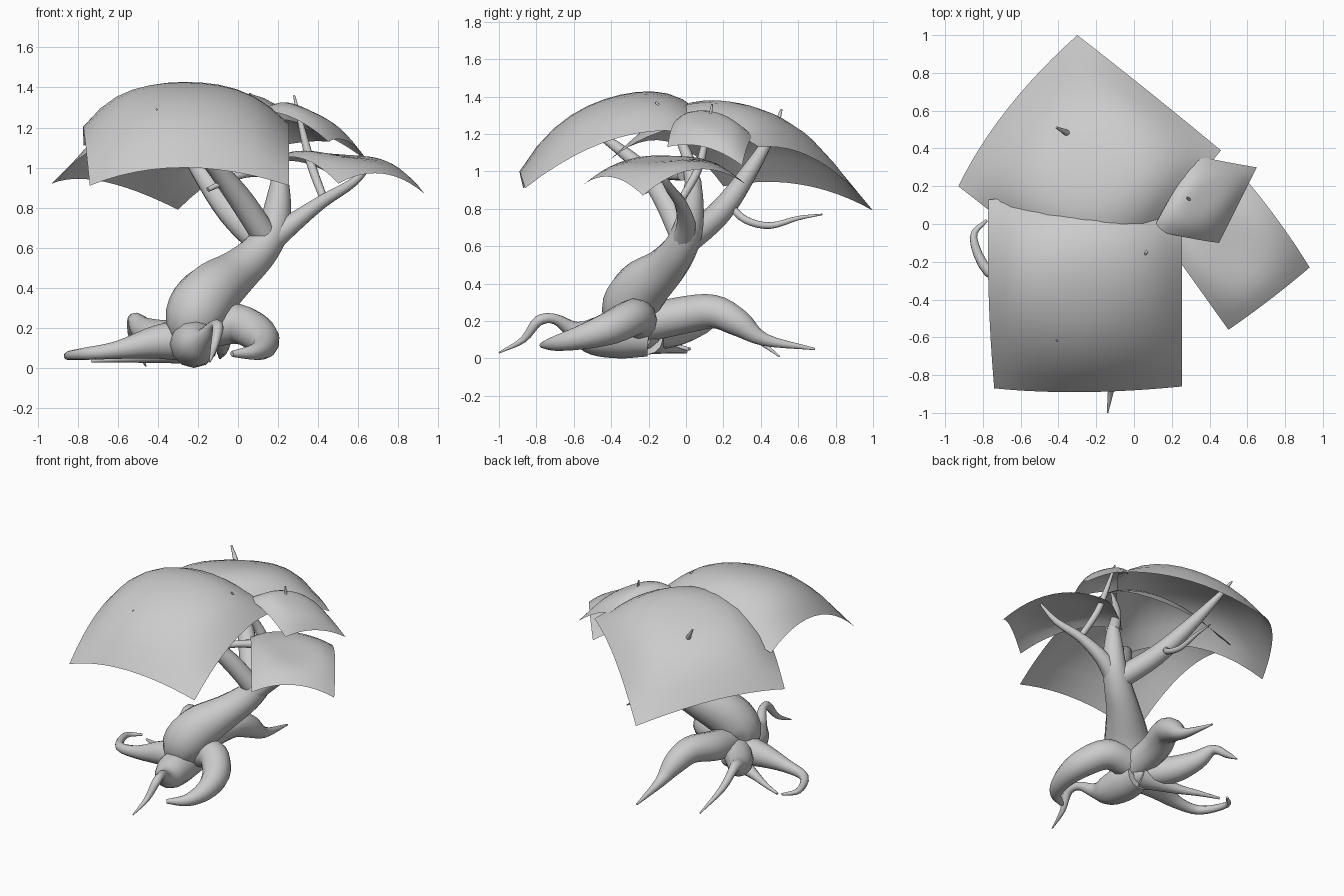
import bpy
from mathutils import Vector


def tube(name, pts, steps=4):
    """Tapered limb: smooth path through (x, y, z, radius) points."""
    p = [Vector(q) for q in pts]
    p = [2 * p[0] - p[1]] + p + [2 * p[-1] - p[-2]]
    path = []
    for i in range(1, len(p) - 2):
        a, b, c, d = p[i - 1:i + 3]
        for k in range(steps):
            t = k / steps
            path.append(0.5 * (2 * b + (c - a) * t + (2 * a - 5 * b + 4 * c - d) * t * t
                               + (3 * b - a - 3 * c + d) * t ** 3))
    path.append(p[-2])
    cu = bpy.data.curves.new(name, 'CURVE')
    cu.dimensions = '3D'
    cu.bevel_depth = 1.0
    cu.bevel_resolution = 4
    cu.use_fill_caps = True
    s = cu.splines.new('POLY')
    s.points.add(len(path) - 1)
    for pt, v in zip(s.points, path):
        pt.co = (v[0], v[1], v[2], 1)
        pt.radius = max(v[3], 0.003)
    ob = bpy.data.objects.new(name, cu)
    bpy.context.collection.objects.link(ob)
    bpy.ops.object.select_all(action='DESELECT')
    ob.select_set(True)
    bpy.context.view_layer.objects.active = ob
    bpy.ops.object.convert(target='MESH')
    bpy.ops.object.shade_smooth_by_angle(angle=0.9)


def sheet(name, rows, full=0.0, n=12):
    """Curved leaf pad through a 3x3 net of points; full flattens the crown."""
    def w(t):
        return ((1 - t) * (1 - 2 * t), 4 * t * (1 - t), t * (2 * t - 1))
    verts, faces = [], []
    for j in range(n + 1):
        wv = w(j / n)
        for i in range(n + 1):
            wu = w(i / n)
            v = Vector((0, 0, 0))
            for r in range(3):
                for c in range(3):
                    v += Vector(rows[r][c]) * (wv[r] * wu[c])
            s = wu[1] * wv[1]
            v.z += full * 4 * s * (1 - s)
            verts.append(v)
    for j in range(n):
        for i in range(n):
            a = j * (n + 1) + i
            faces.append((a, a + 1, a + n + 2, a + n + 1))
    me = bpy.data.meshes.new(name)
    me.from_pydata(verts, [], faces)
    me.shade_smooth()
    bpy.context.collection.objects.link(bpy.data.objects.new(name, me))


# Trunk
tube("trunk", [(-.22, -.26, .1, .09), (-.215, -.3, .25, .15), (-.14, -.24, .37, .15),
               (-.01, -.12, .475, .115), (.1, -.04, .575, .095), (.175, .01, .69, .08),
               (.2, .03, .82, .065), (.21, .04, .95, .042)])

# Roots
tube("root_front_right", [(-.15, -.25, .2, .1), (.0, -.28, .22, .1), (.11, -.41, .16, .09),
                          (.13, -.57, .11, .065), (.08, -.7, .08, .04), (-.03, -.77, .07, .015)])
tube("root_front", [(-.22, -.2, .11, .1), (-.22, -.35, .12, .12), (-.2, -.5, .12, .1),
                    (-.17, -.6, .15, .05), (-.12, -.7, .21, .028), (-.1, -.79, .2, .028),
                    (-.12, -.87, .1, .018), (-.14, -1, .03, .004)])
tube("root_left", [(-.22, -.25, .14, .11), (-.4, -.27, .13, .085), (-.6, -.29, .09, .045),
                   (-.77, -.25, .07, .03), (-.85, -.07, .06, .02), (-.78, .02, .05, .008)])
tube("root_back", [(-.2, -.25, .18, .1), (-.2, -.02, .23, .1), (-.14, .15, .25, .09),
                   (-.1, .28, .19, .075), (-.08, .42, .1, .035), (-.09, .69, .05, .006)])
tube("root_back_left", [(-.22, -.25, .14, .1), (-.38, -.07, .15, .09), (-.47, .08, .19, .065),
                        (-.52, .19, .24, .033), (-.52, .33, .14, .022), (-.46, .5, .01, .004)])
tube("root_low_left", [(-.22, -.2, .1, .08), (-.45, -.12, .06, .035), (-.6, -.05, .045, .018),
                       (-.73, 0, .035, .008)])

# Branches
tube("branch_back", [(.14, -.02, .61, .075), (-.04, .18, .78, .065), (-.2, .34, 1.0, .045),
                     (-.34, .47, 1.22, .02), (-.41, .51, 1.33, .006)])
tube("branch_back_thin", [(-.08, .23, .82, .02), (-.02, .32, .74, .02), (-.02, .45, .71, .018),
                          (-.03, .6, .75, .012), (-.04, .73, .77, .004)])
tube("branch_front", [(.14, -.02, .65, .065), (.0, -.12, .86, .06), (-.15, -.26, 1.04, .04),
                      (-.32, -.47, 1.2, .02), (-.41, -.62, 1.29, .006)])
tube("branch_stub", [(.19, -.02, .98, .03), (.03, -.12, .97, .022), (-.15, -.22, .89, .012)])
tube("branch_top", [(.21, .04, .93, .045), (.15, 0, 1.1, .03), (.1, -.08, 1.25, .018),
                    (.06, -.16, 1.37, .006)])
tube("branch_right", [(.14, -.02, .62, .07), (.27, 0, .72, .05), (.42, -.03, .83, .033),
                      (.58, -.1, .93, .022), (.68, -.14, 1.04, .008)])
tube("branch_upper_right", [(.43, -.03, .84, .02), (.37, .06, 1.0, .022), (.33, .1, 1.15, .018),
                            (.28, .14, 1.36, .005)])

# Leaf pads
sheet("leaf_pad_back", [[(-.3, 1, .79), (-.67, .61, .93), (-.93, .2, .92)],
                        [(.08, .7, 1.06), (-.24, .32, 1.33), (-.55, -.1, 1.16)],
                        [(.46, .39, 1.13), (.15, 0, 1.24), (-.17, -.41, 1.06)]], .045)
sheet("leaf_pad_front", [[(-.74, -.87, .91), (-.27, -.89, 1.0), (.255, -.86, .91)],
                         [(-.77, -.36, 1.19), (-.27, -.35, 1.41), (.255, -.36, 1.18)],
                         [(-.77, .13, 1.11), (-.27, .14, 1.23), (.255, .12, 1.19)]], .03)
sheet("leaf_pad_upper_right", [[(.1, -.03, 1.28), (.27, -.07, 1.25), (.45, -.1, 1.13)],
                               [(.21, .17, 1.29), (.37, .13, 1.28), (.55, .1, 1.13)],
                               [(.34, .36, 1.19), (.48, .33, 1.14), (.65, .3, 1.03)]], .015)
sheet("leaf_pad_right", [[(.5, -.56, .92), (.72, -.4, .97), (.93, -.23, .87)],
                         [(.3, -.28, 1.05), (.52, -.12, 1.06), (.74, .05, 1.01)],
                         [(.1, 0, 1.0), (.3, .15, 1.03), (.52, .32, .93)]], .02)
